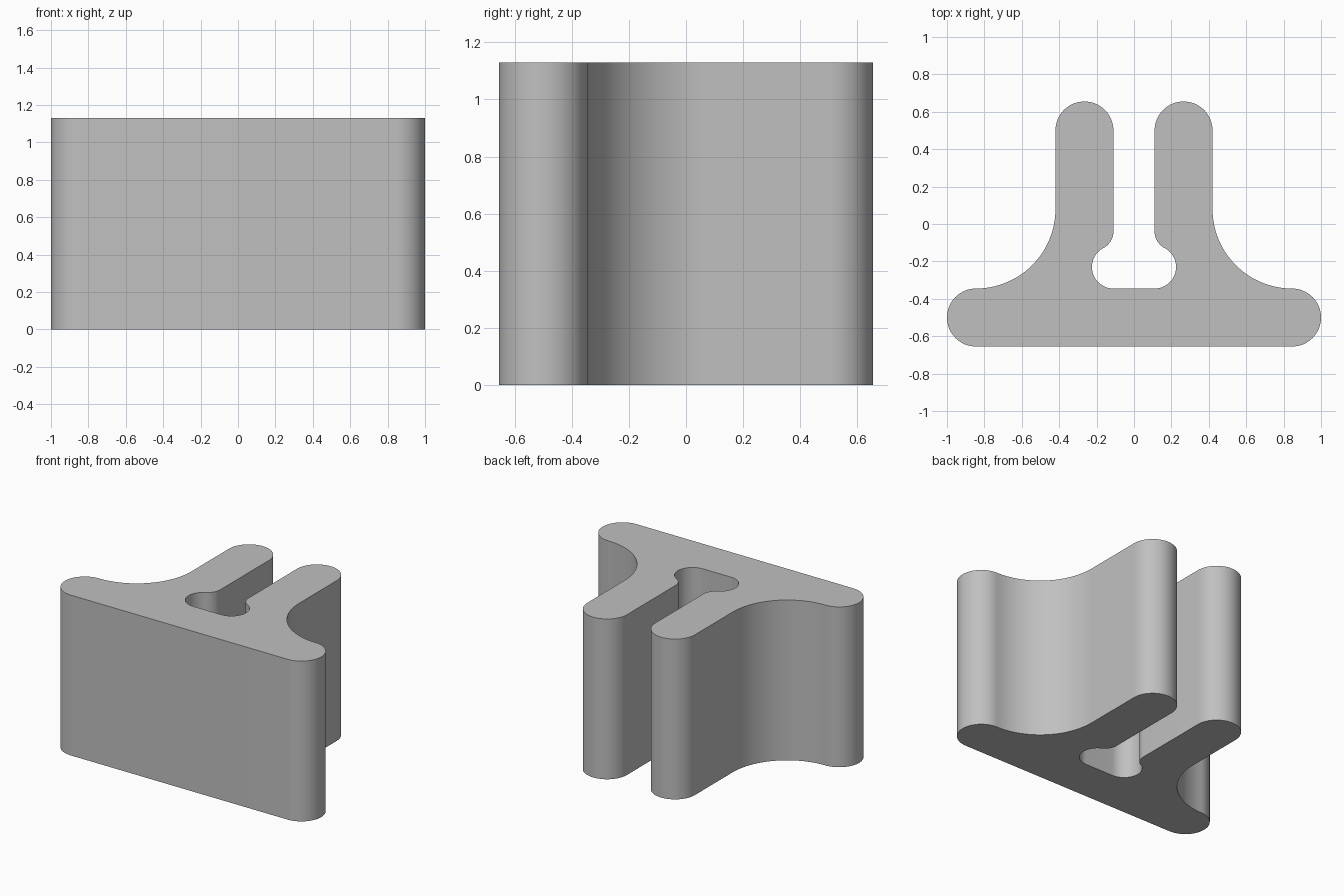
import bpy, bmesh
from math import sin, cos, radians, atan2, degrees

if "Cube" in bpy.data.objects:
    bpy.data.objects.remove(bpy.data.objects["Cube"])

HEIGHT = 1.13


def arc(cx, cy, r, start, end, steps):
    """Points along an arc, angles in degrees."""
    angles = [radians(start + (end - start) * i / steps) for i in range(steps + 1)]
    return [(cx + r * cos(a), cy + r * sin(a)) for a in angles]


# Right half of the cross-section, anticlockwise from the base
pinch = degrees(atan2(0.19, 0.10))
half = (
    arc(0.845, -0.50, 0.155, -90, 90, 32)              # rounded base end
    + arc(0.845, 0.08, 0.425, 270, 180, 32)[1:]        # large concave fillet
    + arc(0.265, 0.50, 0.155, 0, 180, 32)              # rounded arm tip
    + arc(0.21, -0.04, 0.10, 180, 180 + pinch, 14)     # lip above the slot
    + arc(0.11, -0.23, 0.115, pinch, -90, 28)[1:]      # rounded slot end
)
outline = half + [(-x, y) for x, y in reversed(half)]

# Extrude the outline into a solid
bm = bmesh.new()
base = bm.faces.new([bm.verts.new((x, y, 0)) for x, y in outline])
top = bmesh.ops.extrude_face_region(bm, geom=[base], use_keep_orig=True)["geom"]
bmesh.ops.translate(bm, vec=(0, 0, HEIGHT),
                    verts=[g for g in top if isinstance(g, bmesh.types.BMVert)])
bmesh.ops.recalc_face_normals(bm, faces=bm.faces)
mesh = bpy.data.meshes.new("slotted_profile")
bm.to_mesh(mesh)
bm.free()

grey = bpy.data.materials.new("grey")
grey.diffuse_color = (0.53, 0.53, 0.53, 1)
grey.use_nodes = True
grey.node_tree.nodes["Principled BSDF"].inputs["Base Color"].default_value = grey.diffuse_color
mesh.materials.append(grey)

profile = bpy.data.objects.new("slotted_profile", mesh)
bpy.context.collection.objects.link(profile)
bpy.context.view_layer.objects.active = profile
profile.select_set(True)
bpy.ops.object.shade_smooth_by_angle(angle=radians(30))
